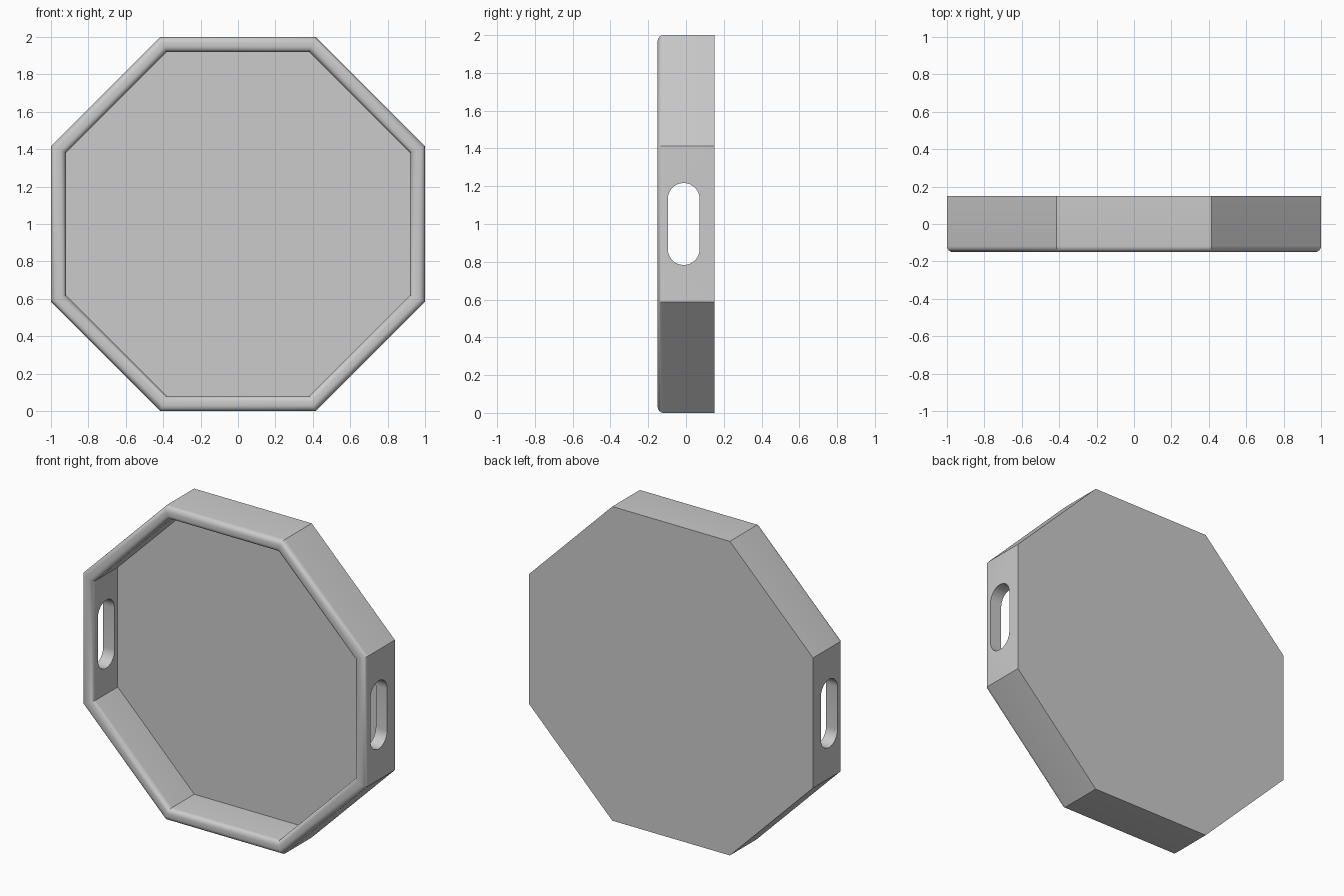
import bpy, bmesh
from math import pi, cos, sin

if "Cube" in bpy.data.objects:
    bpy.data.objects.remove(bpy.data.objects["Cube"])

# Cross-section of the tray as (distance to side, y)
R, INNER, FRONT, BACK, FLOOR, B = 1.0, 0.92, -0.15, 0.15, 0.104, 0.032
N = 6
profile = [(R, BACK)]
for i in range(N + 1):
    a = i / N * pi / 2
    profile.append((R - B + B * cos(a), FRONT + B - B * sin(a)))
for i in range(N + 1):
    a = pi / 2 + i / N * pi / 2
    profile.append((INNER + B + B * cos(a), FRONT + B - B * sin(a)))
profile.append((INNER, FLOOR))

# Octagonal tray: sweep the section round eight corners, cap back and floor
bm = bmesh.new()
rings = []
for r, y in profile:
    c = r / cos(pi / 8)
    rings.append([bm.verts.new((c * cos(pi / 8 + k * pi / 4), y,
                                1 + c * sin(pi / 8 + k * pi / 4))) for k in range(8)])
for a, b in zip(rings, rings[1:]):
    for k in range(8):
        j = (k + 1) % 8
        bm.faces.new((a[k], a[j], b[j], b[k]))
bm.faces.new(rings[0])
bm.faces.new(rings[-1])
bmesh.ops.recalc_face_normals(bm, faces=bm.faces)
mesh = bpy.data.meshes.new("octagonal_tray")
bm.to_mesh(mesh)
bm.free()
tray = bpy.data.objects.new("octagonal_tray", mesh)
bpy.context.collection.objects.link(tray)

# Handle slot cutter: stadium prism running through both side walls
SR, HALF, YC = 0.084, 0.217, -0.012
bm = bmesh.new()
loop = []
for end in (0, 1):
    for i in range(17):
        a = end * pi + i / 16 * pi
        z = 1 + (HALF - SR) * (1 if end == 0 else -1) + SR * sin(a)
        loop.append(bm.verts.new((-1.2, YC + SR * cos(a), z)))
face = bm.faces.new(loop)
ext = bmesh.ops.extrude_face_region(bm, geom=[face])
bmesh.ops.translate(bm, vec=(2.4, 0, 0),
                    verts=[v for v in ext["geom"] if isinstance(v, bmesh.types.BMVert)])
bmesh.ops.recalc_face_normals(bm, faces=bm.faces)
mesh = bpy.data.meshes.new("handle_slot_cutter")
bm.to_mesh(mesh)
bm.free()
cutter = bpy.data.objects.new("handle_slot_cutter", mesh)
bpy.context.collection.objects.link(cutter)
cutter.hide_render = True

# Cut the handles, then shade
mod = tray.modifiers.new("handle_slots", 'BOOLEAN')
mod.object = cutter
mod.operation = 'DIFFERENCE'
mod.solver = 'EXACT'
bpy.context.view_layer.objects.active = tray
tray.select_set(True)
bpy.ops.object.modifier_apply(modifier=mod.name)
bpy.data.objects.remove(cutter)
bpy.ops.object.shade_smooth_by_angle(angle=pi / 6)
